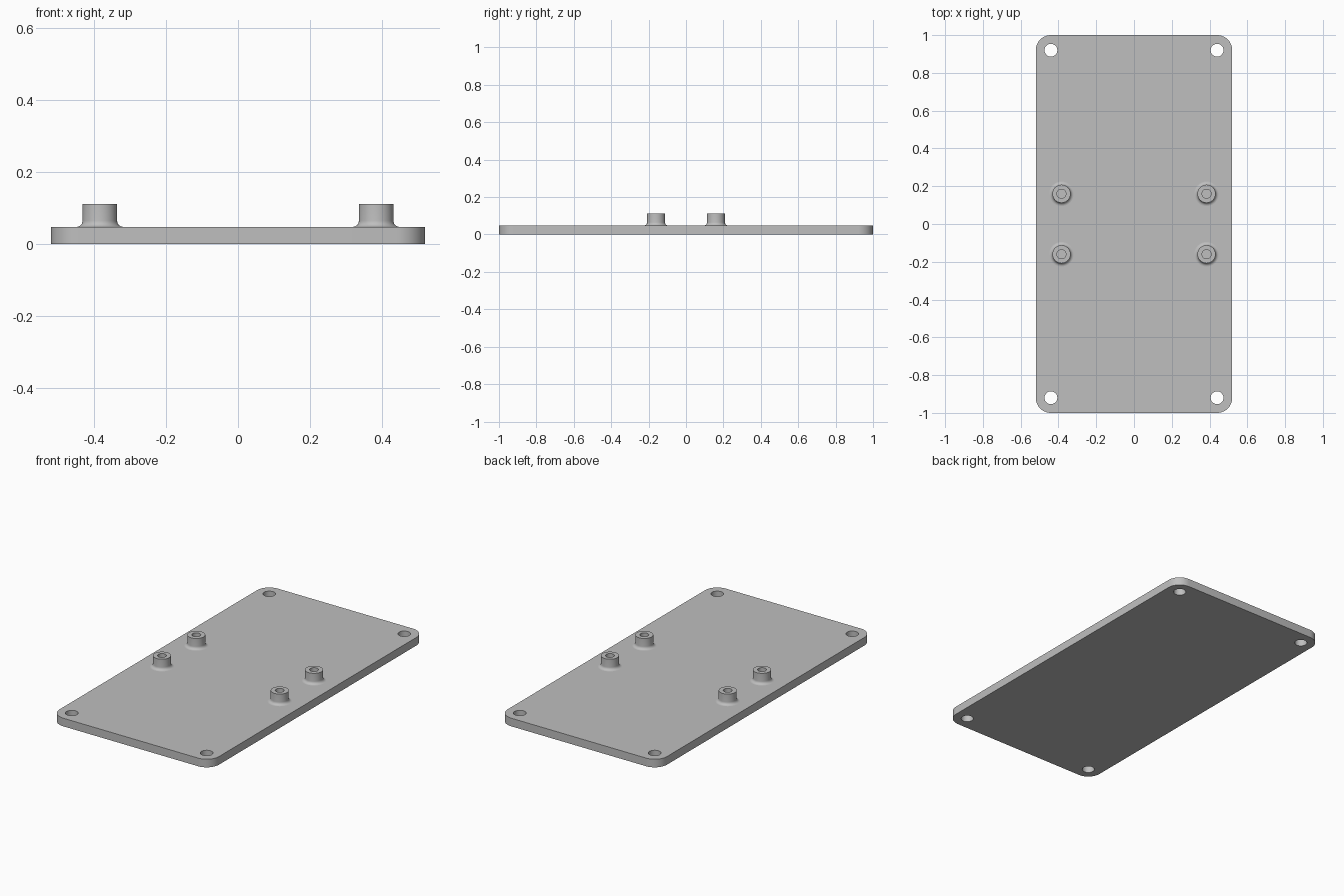
import bpy, bmesh
from math import sin, cos, pi, radians
from mathutils import Matrix, Vector

cube = bpy.data.objects.get("Cube")
if cube:
    bpy.data.objects.remove(cube, do_unlink=True)

HALF_X, HALF_Y, THICK = 0.52, 1.0, 0.048
CORNER_R, HOLE_R = 0.08, 0.034
POST_R, FILLET, POST_TOP, BORE_R = 0.048, 0.017, 0.112, 0.024
SIGNS = [(1, 1), (-1, 1), (-1, -1), (1, -1)]

grey = bpy.data.materials.new("light grey")
grey.use_nodes = True
colour = (0.52, 0.52, 0.52, 1)
grey.diffuse_color = colour
grey.node_tree.nodes["Principled BSDF"].inputs["Base Color"].default_value = colour


def arc(cx, cy, r, start, end, steps):
    """Points along an arc, angles in degrees."""
    angles = [radians(start + (end - start) * i / steps) for i in range(steps + 1)]
    return [(cx + r * cos(a), cy + r * sin(a)) for a in angles]


def smooth(obj):
    bpy.ops.object.select_all(action="DESELECT")
    obj.select_set(True)
    bpy.context.view_layer.objects.active = obj
    bpy.ops.object.shade_smooth_by_angle(angle=radians(35))


# Plate: rounded outline with four through holes, extruded
def make_plate():
    outline = []
    for i, (sx, sy) in enumerate(SIGNS):
        outline += arc(sx * (HALF_X - CORNER_R), sy * (HALF_Y - CORNER_R),
                       CORNER_R, 90 * i, 90 * i + 90, 10)
    loops = [outline]
    for sx, sy in SIGNS:
        loops.append(arc(sx * (HALF_X - CORNER_R), sy * (HALF_Y - CORNER_R),
                         HOLE_R, 0, 360, 32)[:-1])
    curve = bpy.data.curves.new("plate", "CURVE")
    curve.dimensions = "2D"
    curve.fill_mode = "BOTH"
    curve.extrude = THICK / 2
    for loop in loops:
        spline = curve.splines.new("POLY")
        spline.points.add(len(loop) - 1)
        for point, (x, y) in zip(spline.points, loop):
            point.co = (x, y, 0, 1)
        spline.use_cyclic_u = True
    curve.materials.append(grey)
    plate = bpy.data.objects.new("plate", curve)
    plate.location.z = THICK / 2
    bpy.context.collection.objects.link(plate)
    bpy.ops.object.select_all(action="DESELECT")
    plate.select_set(True)
    bpy.context.view_layer.objects.active = plate
    bpy.ops.object.convert(target="MESH")
    smooth(bpy.context.view_layer.objects.active)


# Standoff: lathed profile with a filleted foot and a blind bore
def make_post(name, x, y):
    profile = arc(POST_R + FILLET, THICK + FILLET, FILLET, 270, 180, 6)
    profile += [(POST_R, POST_TOP), (BORE_R, POST_TOP), (BORE_R, THICK - 0.002)]
    bm = bmesh.new()
    verts = [bm.verts.new((r, 0, z)) for r, z in profile]
    edges = [bm.edges.new(pair) for pair in zip(verts, verts[1:])]
    bmesh.ops.spin(bm, geom=verts + edges, cent=(0, 0, 0), axis=(0, 0, 1),
                   angle=2 * pi, steps=40)
    bmesh.ops.remove_doubles(bm, verts=bm.verts, dist=0.0001)
    bmesh.ops.recalc_face_normals(bm, faces=bm.faces)
    # Make the top rim face up, so the whole shell faces outward
    rim = max(bm.faces, key=lambda f: f.calc_center_median().z)
    if rim.normal.z < 0:
        bmesh.ops.reverse_faces(bm, faces=bm.faces)
    mesh = bpy.data.meshes.new(name)
    bm.to_mesh(mesh)
    bm.free()
    mesh.materials.append(grey)
    post = bpy.data.objects.new(name, mesh)
    post.location = (x, y, 0)
    bpy.context.collection.objects.link(post)
    smooth(post)


make_plate()
for sx, sy in SIGNS:
    name = ("back" if sy > 0 else "front") + ("_left" if sx > 0 else "_right") + "_standoff"
    make_post(name, sx * 0.384, sy * 0.16)
